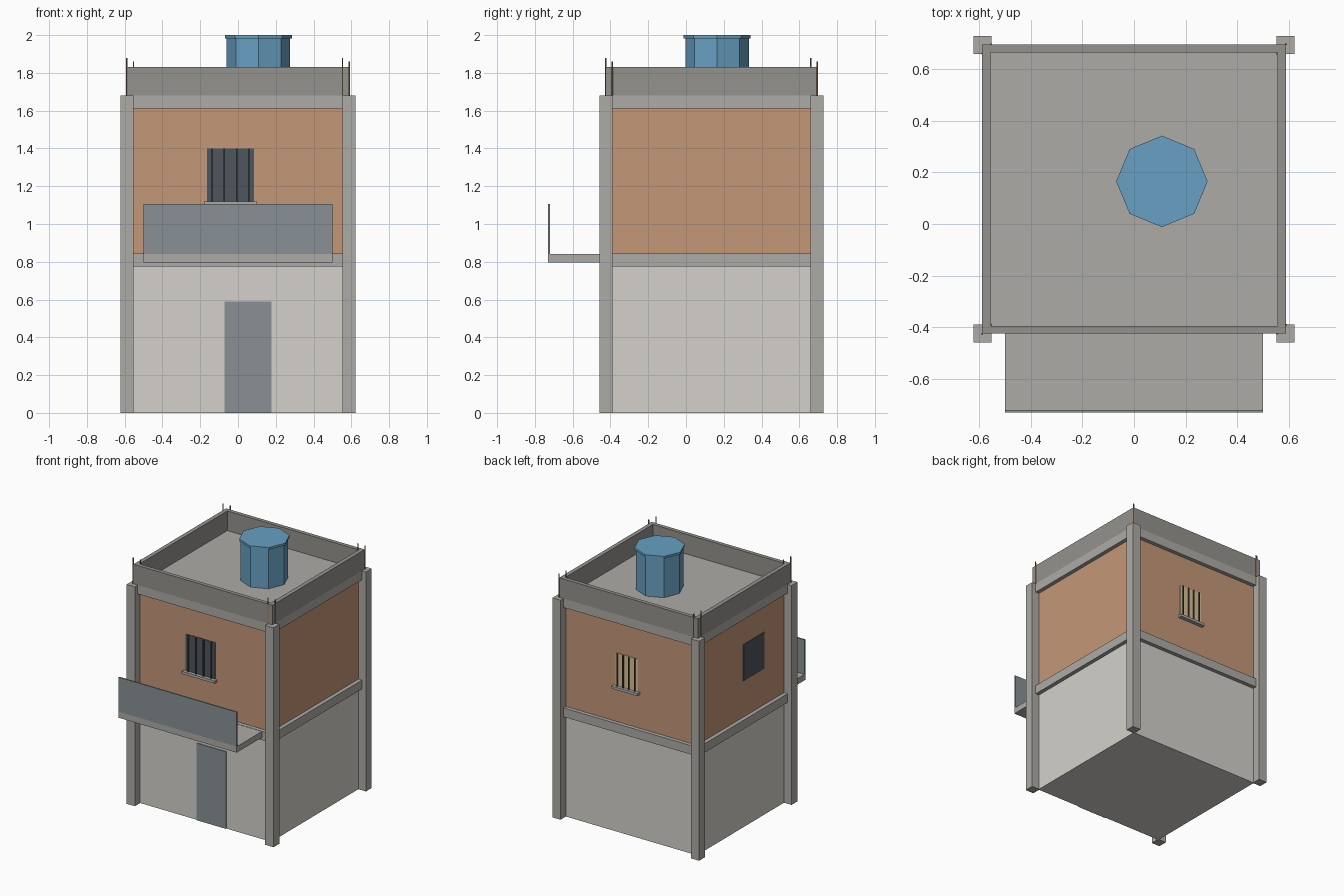
import bpy
import math

if "Cube" in bpy.data.objects:
    bpy.data.objects.remove(bpy.data.objects["Cube"])

YC = 0.135  # centre of the house block in depth


def material(name, rgb):
    m = bpy.data.materials.new(name)
    m.diffuse_color = (*rgb, 1)
    m.use_nodes = True
    m.node_tree.nodes["Principled BSDF"].inputs["Base Color"].default_value = m.diffuse_color
    return m


CONCRETE = material("concrete", (0.42, 0.41, 0.38))
CEMENT = material("dark_cement", (0.30, 0.29, 0.27))
PLASTER = material("plaster", (0.66, 0.64, 0.60))
BRICK = material("brick", (0.55, 0.31, 0.19))
METAL = material("painted_metal", (0.25, 0.28, 0.30))
GLASS = material("dark_glass", (0.08, 0.09, 0.11))
LIT = material("lit_glass", (0.70, 0.52, 0.28))
IRON = material("iron", (0.05, 0.06, 0.07))
RUST = material("rust", (0.35, 0.18, 0.09))
BLUE = material("tank_blue", (0.14, 0.35, 0.54))


def box(name, x, y, z, mat):
    """Box from (min, max) pairs."""
    bpy.ops.mesh.primitive_cube_add(size=1, location=[(a + b) / 2 for a, b in (x, y, z)])
    o = bpy.context.object
    o.name = name
    o.scale = [b - a for a, b in (x, y, z)]
    bpy.ops.object.transform_apply(location=False, rotation=False, scale=True)
    o.data.materials.append(mat)
    return o


def prism(name, sides, r, x, y, z, mat):
    bpy.ops.mesh.primitive_cylinder_add(vertices=sides, radius=r, depth=z[1] - z[0],
                                        location=(x, y, (z[0] + z[1]) / 2))
    o = bpy.context.object
    o.name = name
    o.data.materials.append(mat)
    return o


def block(name, hx, hy, z, mat):
    return box(name, (-hx, hx), (YC - hy, YC + hy), z, mat)


# Storeys and floor slabs with projecting edges
block("ground_floor_walls", 0.558, 0.53, (0, 0.78), PLASTER)
block("middle_ring_beam", 0.588, 0.56, (0.775, 0.843), CONCRETE)
block("upper_floor_walls", 0.558, 0.53, (0.84, 1.615), BRICK)
block("roof_slab", 0.588, 0.56, (1.612, 1.68), CONCRETE)

# Corner columns with pairs of bare reinforcing bars
for sx in (-1, 1):
    for sy in (-1, 1):
        cx, cy = sx * 0.587, YC + sy * 0.559
        box("corner_column", (cx - 0.035, cx + 0.035), (cy - 0.035, cy + 0.035), (0, 1.68), CONCRETE)
        for d, top in ((-0.018, 1.88), (0.018, 1.86)):
            prism("rebar", 6, 0.004, sx * 0.571 + d, YC + sy * 0.543 + d, (1.68, top), RUST)

# Parapet
for s in (-1, 1):
    a, b = sorted((s * 0.556, s * 0.588))
    box("parapet_side", (a, b), (YC - 0.56, YC + 0.56), (1.68, 1.83), CEMENT)
    a, b = sorted((s * 0.53, s * 0.56))
    box("parapet_end", (-0.556, 0.556), (YC + a, YC + b), (1.68, 1.83), CEMENT)

# Water tank
prism("tank_body", 8, 0.168, 0.108, 0.165, (1.68, 1.985), BLUE)
prism("tank_lid", 8, 0.177, 0.108, 0.165, (1.983, 2.0), BLUE)

# Balcony
box("balcony_slab", (-0.5, 0.5), (-0.73, -0.41), (0.795, 0.841), CONCRETE)
box("balcony_panel", (-0.5, 0.5), (-0.73, -0.72), (0.841, 1.105), METAL)

# Door
FRONT, BACK = YC - 0.53, YC + 0.53
box("front_door", (-0.072, 0.178), (FRONT - 0.006, FRONT + 0.01), (0, 0.59), METAL)


def barred_window(name, cx, w, top, wall, out, mat):
    """Pane, sill and four bars on a wall facing y direction `out`."""
    def span(a, b):
        return sorted((wall + out * a, wall + out * b))
    box(name + "_pane", (cx - w / 2, cx + w / 2), span(-0.01, 0.004), (1.12, top), mat)
    box(name + "_sill", (cx - w / 2 - 0.015, cx + w / 2 + 0.015), span(-0.01, 0.03), (1.10, 1.12), CONCRETE)
    for i in range(4):
        x = cx + (i - 1.5) * w * 0.26
        box(name + "_bar", (x - 0.004, x + 0.004), span(0.008, 0.016), (1.12, top), IRON)


# Windows
barred_window("front_window", -0.04, 0.25, 1.40, FRONT, -1, GLASS)
barred_window("back_window", 0.035, 0.19, 1.37, BACK, 1, LIT)
box("left_window_pane", (-0.563, -0.55), (-0.145, 0.105), (1.12, 1.40), GLASS)
